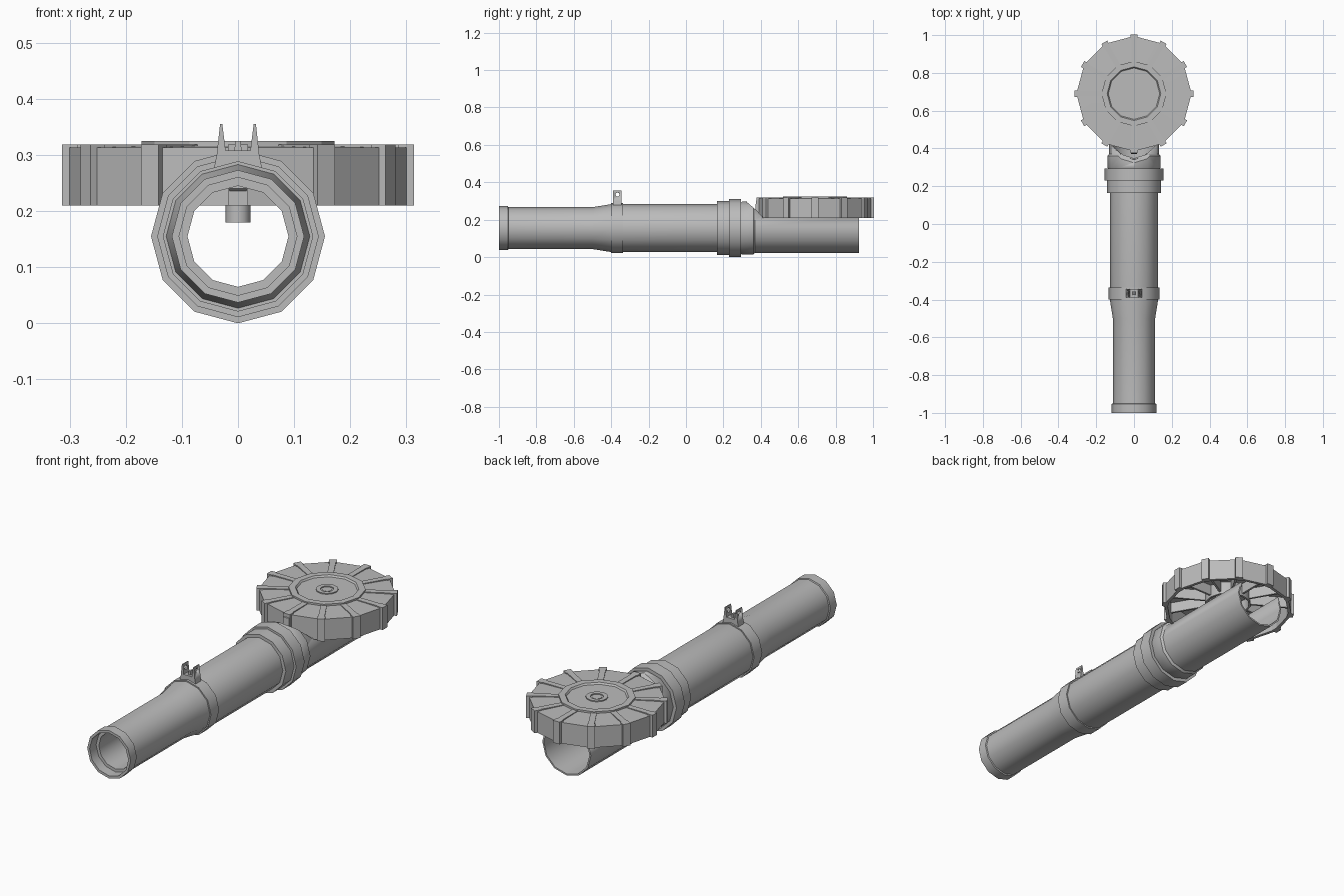
import bpy, bmesh
from math import cos, sin, pi, radians
from mathutils import Matrix, Vector

if "Cube" in bpy.data.objects:
    bpy.data.objects.remove(bpy.data.objects["Cube"])

steel = bpy.data.materials.new("grey steel")
steel.use_nodes = True
COLOUR = (0.5, 0.5, 0.5, 1)
steel.diffuse_color = COLOUR
steel.node_tree.nodes["Principled BSDF"].inputs["Base Color"].default_value = COLOUR

AXIS_Z = 0.155          # height of the barrel axis
PAN = Vector((0, 0.69, 0))
SIDES = 12


def finish(name, bm, angle=35):
    bmesh.ops.recalc_face_normals(bm, faces=bm.faces)
    mesh = bpy.data.meshes.new(name)
    bm.to_mesh(mesh)
    bm.free()
    mesh.materials.append(steel)
    obj = bpy.data.objects.new(name, mesh)
    bpy.context.collection.objects.link(obj)
    smooth(obj, angle)
    return obj


def smooth(obj, angle):
    bpy.ops.object.select_all(action='DESELECT')
    obj.select_set(True)
    bpy.context.view_layer.objects.active = obj
    bpy.ops.object.shade_smooth_by_angle(angle=radians(angle))


def lathe(name, profile, place, closed=True, sides=SIDES, angle=35):
    """Spin (radius, height) points; a closed profile makes a hollow ring."""
    bm = bmesh.new()
    rings = [[bm.verts.new(place((r * cos(2 * pi * k / sides),
                                  r * sin(2 * pi * k / sides), h)))
              for k in range(sides)] for r, h in profile]
    pairs = list(zip(rings, rings[1:]))
    if closed:
        pairs.append((rings[-1], rings[0]))
    for a, b in pairs:
        for k in range(sides):
            n = (k + 1) % sides
            bm.faces.new((a[k], a[n], b[n], b[k]))
    if not closed:
        bm.faces.new(rings[0])
        bm.faces.new(rings[-1])
    return finish(name, bm, angle)


def along_barrel(p):
    return (p[0], p[2], AXIS_Z + p[1])


def on_pan(p):
    return (PAN.x + p[0], PAN.y + p[1], p[2])


def prism(name, outline, place, depth):
    """Extrude a 2D outline symmetrically by depth."""
    bm = bmesh.new()
    a, b = ([bm.verts.new(place(u, v, d)) for u, v in outline]
            for d in (-depth / 2, depth / 2))
    bm.faces.new(a)
    bm.faces.new(b)
    for k in range(len(a)):
        n = (k + 1) % len(a)
        bm.faces.new((a[k], a[n], b[n], b[k]))
    return finish(name, bm, 20)


def side_outline(u, v, d):
    return (d, u, v)


def cut(obj, cutter):
    mod = obj.modifiers.new("cut", 'BOOLEAN')
    mod.operation, mod.solver, mod.object = 'DIFFERENCE', 'EXACT', cutter
    # the cut must come before the smoothing
    bpy.ops.object.select_all(action='DESELECT')
    bpy.context.view_layer.objects.active = obj
    obj.select_set(True)
    bpy.ops.object.modifier_apply(modifier=mod.name)
    cutter.hide_render = True


def box(bm, lo, hi, matrix):
    size = Vector(hi) - Vector(lo)
    mid = (Vector(hi) + Vector(lo)) / 2
    bmesh.ops.create_cube(bm, size=1, matrix=matrix @ Matrix.Translation(mid)
                          @ Matrix.Diagonal((*size, 1)))


# Barrel jacket, hollow from end to end
lathe("barrel_jacket", [
    (0.118, -1), (0.118, -0.952), (0.112, -0.95), (0.112, -0.5),
    (0.128, -0.4), (0.128, 0.2), (0.09, 0.2), (0.09, -0.95),
    (0.105, -0.95), (0.105, -1)], along_barrel)

# Collars around the jacket
for name, r, y0, y1 in (("sight_band", 0.134, -0.4, -0.337),
                        ("front_collar", 0.144, 0.165, 0.23),
                        ("main_collar", 0.155, 0.23, 0.295)):
    lathe(name, [(r, y0), (r, y1), (0.11, y1), (0.11, y0)], along_barrel)

# Rear sleeve and receiver tube, opened on top under the pan
sleeve = lathe("rear_sleeve", [(0.128, 0.28), (0.141, 0.3), (0.141, 0.36),
                               (0.13, 0.372), (0.12, 0.372), (0.12, 0.28)], along_barrel)
tube = lathe("receiver_tube", [(0.132, 0.28), (0.132, 0.925),
                               (0.124, 0.925), (0.124, 0.28)], along_barrel)
opening = prism("opening_cutter", [(0.325, 0.295), (0.375, 0.252), (0.41, 0.215),
                                   (1.1, 0.215), (1.1, 0.5), (0.325, 0.5)],
                side_outline, 0.5)
cut(sleeve, opening)
cut(tube, opening)
bpy.data.objects.remove(opening)

# Catch in front of the pan
prism("pan_catch", [(0.37, 0.24), (0.374, 0.3), (0.384, 0.312), (0.4, 0.3), (0.41, 0.21)],
      side_outline, 0.03)

# Front sight with two pierced ears and a post
half = [(0.043, 0.275), (0.038, 0.3), (0.032, 0.355), (0.028, 0.355), (0.022, 0.308)]
sight = prism("front_sight", half + [(-x, z) for x, z in reversed(half)],
              lambda u, v, d: (u, -0.367 + d, v), 0.044)
hole = prism("ear_cutter", [(-0.367 + 0.011 * cos(k * pi / 4), 0.334 + 0.011 * sin(k * pi / 4))
                            for k in range(8)], side_outline, 0.2)
cut(sight, hole)
bpy.data.objects.remove(hole)
prism("sight_post", [(-0.008, 0.3), (0.008, 0.3), (0.004, 0.325), (-0.004, 0.325)],
      lambda u, v, d: (u, -0.367 + d, v), 0.02)

# Pan shell, open underneath
lathe("pan_shell", [
    (0.305, 0.21), (0.305, 0.313), (0.172, 0.316), (0.172, 0.325),
    (0.142, 0.325), (0.136, 0.317), (0.02, 0.317), (0.02, 0.302),
    (0.29, 0.302), (0.29, 0.21)], on_pan, angle=25)

# Ribs over the rim, with matching dividers inside
ribs, dividers = bmesh.new(), bmesh.new()
for k in range(SIDES):
    turn = Matrix.Translation(PAN) @ Matrix.Rotation(2 * pi * k / SIDES, 4, 'Z')
    box(ribs, (0.285, -0.018, 0.21), (0.314, 0.018, 0.319), turn)
    box(ribs, (0.165, -0.014, 0.308), (0.3, 0.014, 0.319), turn)
    box(dividers, (0.1, -0.005, 0.25), (0.295, 0.005, 0.306), turn)
finish("pan_ribs", ribs, 20)
finish("pan_dividers", dividers, 20)

# Hub under the pan and rings around its centre
lathe("pan_hub", [(0.022, 0.18), (0.022, 0.25), (0.06, 0.25), (0.06, 0.306)],
      on_pan, closed=False)
lathe("inner_ring", [(0.11, 0.24), (0.11, 0.306), (0.1, 0.306), (0.1, 0.24)], on_pan)
lathe("centre_ring", [(0.05, 0.31), (0.05, 0.322), (0.03, 0.322), (0.03, 0.31)], on_pan)
lathe("centre_button", [(0.022, 0.3), (0.022, 0.319)], on_pan, closed=False)
